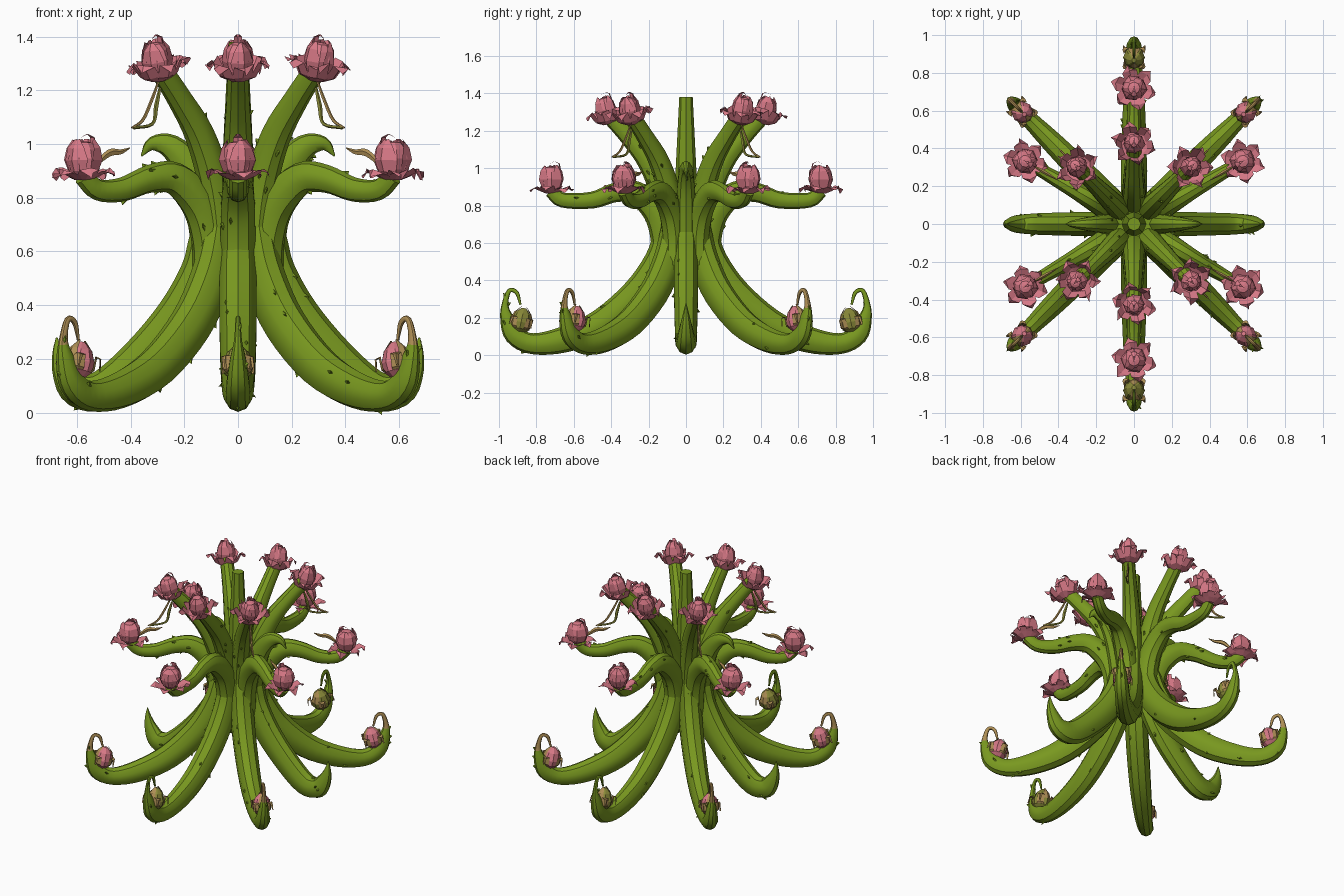
import bpy, bmesh, math, random
from mathutils import Vector, Matrix

if "Cube" in bpy.data.objects:
    bpy.data.objects.remove(bpy.data.objects["Cube"])

random.seed(4)


def material(name, col):
    m = bpy.data.materials.new(name)
    m.diffuse_color = (*col, 1)
    m.use_nodes = True
    m.node_tree.nodes["Principled BSDF"].inputs["Base Color"].default_value = m.diffuse_color
    return m


GREEN = material("stem green", (0.19, 0.315, 0.014))
PINK = material("petal pink", (0.68, 0.19, 0.24))
TAN = material("dry tan", (0.42, 0.27, 0.09))
OLIVE = material("bud olive", (0.25, 0.25, 0.04))


def finish(name, bm, mats, smooth=False, matrix=None, recalc=True):
    if recalc:
        bmesh.ops.recalc_face_normals(bm, faces=bm.faces[:])
    me = bpy.data.meshes.new(name)
    bm.to_mesh(me)
    bm.free()
    ob = bpy.data.objects.new(name, me)
    for m in mats:
        me.materials.append(m)
    if matrix:
        ob.matrix_world = matrix
    bpy.context.collection.objects.link(ob)
    if smooth:
        bpy.ops.object.select_all(action='DESELECT')
        ob.select_set(True)
        bpy.context.view_layer.objects.active = ob
        bpy.ops.object.shade_smooth_by_angle(angle=math.radians(35))
    return ob


def spline(pts, n=4):
    """Catmull-Rom through (r, z, radius) points."""
    p = [Vector(q) for q in pts]
    p = [2 * p[0] - p[1]] + p + [2 * p[-1] - p[-2]]
    out = []
    for i in range(1, len(p) - 2):
        a, b, c, d = p[i - 1:i + 3]
        for k in range(n):
            t = k / n
            out.append(0.5 * (2 * b + (c - a) * t + (2 * a - 5 * b + 4 * c - d) * t * t
                              + (3 * b - a - 3 * c + d) * t ** 3))
    return out + [p[-2]]


def tube(name, pts, az, mats, width=0.8, sides=10, thorns=0, tip=None):
    """Tapered stem swept in the vertical plane at azimuth az (degrees)."""
    a = math.radians(az)
    out, side, up = Vector((math.cos(a), math.sin(a), 0)), Vector((-math.sin(a), math.cos(a), 0)), Vector((0, 0, 1))
    path = spline(pts)
    bm = bmesh.new()
    rings, frames = [], []
    for i, p in enumerate(path):
        t = path[min(i + 1, len(path) - 1)] - path[max(i - 1, 0)]
        t = (out * t[0] + up * t[1]).normalized()
        n = side.cross(t)
        c, rad = out * p[0] + up * p[1], max(p[2], 0.002)
        frames.append((c, t, n, rad))
        rings.append([bm.verts.new(c + n * rad * math.cos(j * math.tau / sides)
                                   + side * rad * width * math.sin(j * math.tau / sides)) for j in range(sides)])
    for i, (r0, r1) in enumerate(zip(rings, rings[1:])):
        for j in range(sides):
            k = (j + 1) % sides
            f = bm.faces.new((r0[j], r0[k], r1[k], r1[j]))
            # dry end: the last few rings
            if tip and i >= len(rings) - tip:
                f.material_index = 1
    bm.faces.new(rings[0][::-1])
    bm.faces.new(rings[-1])
    # small thorns
    for _ in range(thorns):
        c, t, n, rad = random.choice(frames[2:-12] if tip else frames[2:-6])
        b = random.uniform(0, math.tau)
        d = n * math.cos(b) + side * width * math.sin(b)
        base = c + d * rad * 0.95
        w = d.cross(t).normalized() * 0.007
        v = [bm.verts.new(q) for q in (base + t * 0.016, base + w, base - t * 0.016, base - w,
                                       base + d.normalized() * 0.014 + t * 0.014)]
        for j in range(4):
            bm.faces.new((v[j], v[(j + 1) % 4], v[4]))
    return finish(name, bm, mats, True)


def petal(bm, ang, prof, mat=0, ruffle=0.0):
    """Curved petal; prof rows are (radius, height, half angle)."""
    rows = []
    for i, (r, z, h) in enumerate(prof):
        row = []
        for s in (-1, 0, 1):
            wave = ruffle * i / len(prof) * random.uniform(-1, 1)
            a = ang + s * h
            rr = r * (1 - 0.06 * abs(s)) + wave * 0.5
            row.append(bm.verts.new((rr * math.cos(a), rr * math.sin(a), z + wave)))
        rows.append(row)
    for r0, r1 in zip(rows, rows[1:]):
        for j in range(2):
            bm.faces.new((r0[j], r0[j + 1], r1[j + 1], r1[j])).material_index = mat


def lathe(bm, prof, sides=9, mat=0):
    rings = [[bm.verts.new((r * math.cos(j * math.tau / sides), r * math.sin(j * math.tau / sides), z))
              for j in range(sides)] for r, z in prof]
    for r0, r1 in zip(rings, rings[1:]):
        for j in range(sides):
            k = (j + 1) % sides
            bm.faces.new((r0[j], r0[k], r1[k], r1[j])).material_index = mat
    bm.faces.new(rings[0][::-1]).material_index = mat
    bm.faces.new(rings[-1]).material_index = mat


def place(r, z, az, tilt=0):
    return (Matrix.Rotation(math.radians(az), 4, 'Z') @ Matrix.Translation((r, 0, z))
            @ Matrix.Rotation(math.radians(tilt), 4, 'Y'))


def flower(name, r, z, az, tilt, fat, skirt):
    """fat scales the bud, skirt is the rise of the flared petals."""
    bm = bmesh.new()
    lathe(bm, [(0.03, -0.03), (0.055 * fat, 0), (0.064 * fat, 0.04), (0.054 * fat, 0.075),
               (0.032 * fat, 0.1), (0.012, 0.105)], 8)
    for k in range(3):      # wrapped inner petals
        petal(bm, k * math.tau / 3 + 0.4, [(0.055 * fat, -0.01, 0.8), (0.072 * fat, 0.035, 0.9),
                                           (0.063 * fat, 0.08, 0.7), (0.04 * fat, 0.11, 0.3)], 0, 0.006)
    for k in range(6):      # flared skirt petals with pointed tips
        petal(bm, k * math.tau / 6 + 0.26, [(0.03, -0.04, 0.6), (0.07, -0.02, 0.6), (0.1, skirt, 0.42),
                                            (0.122, skirt - 0.02, 0.05)], 0, 0.025)
    # curled top petal
    petal(bm, math.pi, [(0.055 * fat, 0.07, 0.5), (0.045 * fat, 0.12, 0.4), (0.02, 0.132, 0.35), (-0.01, 0.12, 0.2)])
    finish(name, bm, [PINK], False, place(r, z, az, tilt), False)


def bud(name, r, z, az, body, sepal):
    bm = bmesh.new()
    lathe(bm, [(0.02, 0), (0.052, 0.03), (0.058, 0.065), (0.042, 0.11), (0.012, 0.14)], 8)
    for k in range(4):      # sepals cupping the bud
        petal(bm, k * math.tau / 4 + math.pi / 4, [(0.03, 0.01, 0.4), (0.061, 0.04, 0.4), (0.064, 0.09, 0.35),
                                                   (0.08, 0.085, 0.15), (0.084, 0.04, 0.05)], 1, 0.006)
    for k in range(2):      # dry petals folded over the top
        petal(bm, k * math.pi, [(0.062, 0.07, 0.6), (0.047, 0.112, 0.5), (0.014, 0.148, 0.3)], 1)
    finish(name, bm, [body, sepal], False, place(r, z, az, -12), False)


# central trunk with flat top
tube("trunk", [(0, 0.4, 0.05), (0, 0.7, 0.07), (0, 1.0, 0.055), (0, 1.38, 0.036)], 0, [GREEN], 1, 8)

# long legs with curled tips and buds
leg = [(0.07, 0.85, 0.05), (0.095, 0.65, 0.078), (0.14, 0.5, 0.085), (0.26, 0.33, 0.085), (0.45, 0.17, 0.08),
       (0.65, 0.085, 0.07), (0.82, 0.062, 0.056), (0.92, 0.11, 0.052), (0.958, 0.2, 0.036),
       (0.968, 0.27, 0.018), (0.945, 0.345, 0.012), (0.905, 0.335, 0.011), (0.885, 0.27, 0.006)]
for az in (90, 270):
    tube("long_leg", leg, az, [GREEN], 0.85, thorns=10)
    bud("leg_bud", 0.895, 0.115, az, OLIVE, TAN)
diag = [(r * (0.95 if r > 0.2 else 1), z, w) for r, z, w in leg]
for az in (45, 135, 225, 315):
    tube("diagonal_leg", diag, az, [GREEN, TAN], 0.85, thorns=10, tip=14)
    bud("diagonal_leg_bud", 0.85, 0.125, az, PINK, TAN)

# short pointed side legs and the hooks above them
for az in (0, 180):
    tube("side_leg", [(0.07, 0.85, 0.05), (0.1, 0.65, 0.08), (0.13, 0.52, 0.085), (0.22, 0.36, 0.085),
                      (0.36, 0.2, 0.08), (0.5, 0.085, 0.075), (0.6, 0.085, 0.064), (0.648, 0.15, 0.044),
                      (0.67, 0.22, 0.022), (0.675, 0.28, 0.003)], az, [GREEN], thorns=9)
    tube("side_hook", [(0.1, 0.6, 0.07), (0.13, 0.78, 0.07), (0.18, 0.91, 0.06), (0.25, 0.99, 0.046),
                       (0.32, 1.0, 0.026), (0.36, 0.955, 0.003)], az, [GREEN], thorns=4)

# drooping middle arms with flowers
for az in (30, 90, 150, 210, 270, 330):
    straight = az in (90, 270)
    k = 0.72 if straight else 0.665
    tube("middle_arm", [(0.12, 0.48, 0.07), (0.115, 0.63, 0.075), (0.16, 0.77, 0.073), (0.27, 0.87, 0.062),
                        (0.38, 0.87, 0.052), (0.5, 0.83, 0.045), (k - 0.06, 0.83, 0.04), (k, 0.88, 0.038)],
         az, [GREEN], 0.9, thorns=7)
    flower("middle_flower", k, 0.905, az, 0, 1.0, -0.005)
    if not straight:        # dry leaf pointing inwards
        tube("dry_leaf", [(k - 0.05, 0.92, 0.006), (k - 0.11, 0.965, 0.014), (k - 0.16, 0.97, 0.01),
                          (k - 0.2, 0.985, 0.002)], az, [TAN], 0.7, 5)

# rising upper arms with flowers
for az in (45, 90, 135, 225, 270, 315):
    tube("upper_arm", [(0.08, 0.6, 0.07), (0.12, 0.84, 0.065), (0.2, 1.03, 0.057), (0.31, 1.17, 0.047),
                       (0.41, 1.28, 0.043)], az, [GREEN], 0.95, thorns=7)
    flower("upper_flower", 0.42, 1.275, az, 12, 0.85, 0.035)
    if az not in (90, 270):  # dangling withered tendrils
        tube("tendril", [(0.41, 1.21, 0.006), (0.43, 1.14, 0.01), (0.45, 1.075, 0.007), (0.55, 1.06, 0.006)],
             az, [OLIVE], 0.8, 5)
        tube("tendril", [(0.42, 1.23, 0.005), (0.45, 1.17, 0.007), (0.5, 1.09, 0.007), (0.56, 1.06, 0.004)],
             az, [TAN], 0.8, 5)
